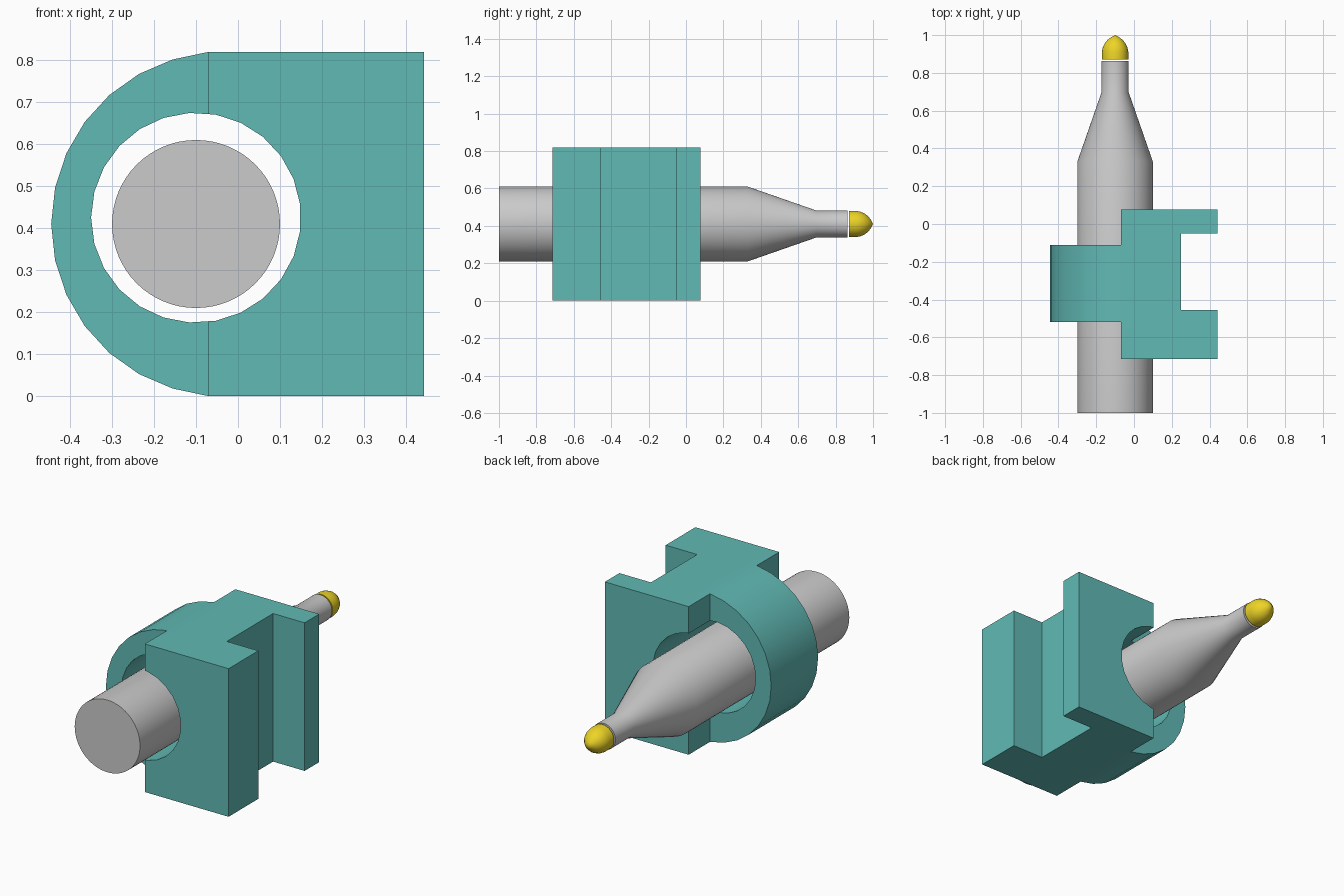
import bpy, bmesh, math
from mathutils import Vector

if "Cube" in bpy.data.objects:
    bpy.data.objects.remove(bpy.data.objects["Cube"])

AX, AZ = -0.10, 0.41          # shaft axis


def finish(name, bm):
    bmesh.ops.recalc_face_normals(bm, faces=bm.faces)
    me = bpy.data.meshes.new(name)
    bm.to_mesh(me)
    bm.free()
    ob = bpy.data.objects.new(name, me)
    bpy.context.collection.objects.link(ob)
    return ob


def prism(name, points, direction):
    """Extrude a closed planar outline along a direction."""
    bm = bmesh.new()
    face = bm.faces.new([bm.verts.new(p) for p in points])
    res = bmesh.ops.extrude_face_region(bm, geom=[face], use_keep_orig=True)
    verts = [g for g in res["geom"] if isinstance(g, bmesh.types.BMVert)]
    bmesh.ops.translate(bm, verts=verts, vec=Vector(direction))
    return finish(name, bm)


def lathe(name, profile, sides=64):
    """Revolve (radius, y) points around the shaft axis."""
    bm = bmesh.new()
    vs = [bm.verts.new((AX + r, y, AZ)) for r, y in profile]
    edges = [bm.edges.new(pair) for pair in zip(vs, vs[1:])]
    bmesh.ops.spin(bm, geom=vs + edges, cent=(AX, 0, AZ), axis=(0, 1, 0),
                   angle=math.tau, steps=sides, use_duplicate=False)
    bmesh.ops.remove_doubles(bm, verts=bm.verts, dist=1e-4)
    return finish(name, bm)


def select(ob):
    bpy.ops.object.select_all(action="DESELECT")
    ob.select_set(True)
    bpy.context.view_layer.objects.active = ob


def boolean(ob, other, operation):
    select(ob)
    mod = ob.modifiers.new("cut", "BOOLEAN")
    mod.operation, mod.object, mod.solver = operation, other, "EXACT"
    bpy.ops.object.modifier_apply(modifier=mod.name)
    bpy.data.objects.remove(other)


def smooth(ob):
    select(ob)
    bpy.ops.object.shade_smooth_by_angle(angle=math.radians(30))


def paint(ob, name, color):
    mat = bpy.data.materials.new(name)
    mat.diffuse_color = color
    mat.use_nodes = True
    mat.node_tree.nodes["Principled BSDF"].inputs["Base Color"].default_value = mat.diffuse_color
    ob.data.materials.clear()
    ob.data.materials.append(mat)


# Block with a vertical slot on its right side
plan = [(-0.07, -0.715), (0.443, -0.715), (0.443, -0.455), (0.25, -0.455),
        (0.25, -0.05), (0.443, -0.05), (0.443, 0.077), (-0.07, 0.077)]
holder = prism("holder", [(x, y, 0) for x, y in plan], (0, 0, 0.82))

# Rounded lobe on the left
arc = []
for i in range(1, 14):
    a = math.radians(-85 + 170 * i / 14)
    arc.append((-0.035 - 0.41 * math.cos(a), 0.41 + 0.41 * math.sin(a)))
outline = [(0.0, 0.0), (-0.07, 0.0)] + arc + [(-0.07, 0.82), (0.0, 0.82)]
lobe = prism("lobe", [(x, -0.52, z) for x, z in outline], (0, 0.41, 0))
boolean(holder, lobe, "UNION")

# Bore through the holder
bore = prism("bore", [(AX + 0.25 * math.cos(math.tau * i / 25 + math.pi / 25),
                       -0.9,
                       0.425 + 0.25 * math.sin(math.tau * i / 25 + math.pi / 25))
                      for i in range(25)], (0, 1.2, 0))
boolean(holder, bore, "DIFFERENCE")
smooth(holder)
paint(holder, "teal", (0.12, 0.49, 0.46, 1))

# Tapered shaft
shaft = lathe("shaft", [(0, -1), (0.2, -1), (0.2, 0.33), (0.072, 0.697),
                        (0.072, 0.863), (0, 0.863)])
smooth(shaft)

# Rounded, slightly pointed tip
tip = lathe("tip", [(0, 0.872), (0.07, 0.872), (0.07, 0.91), (0.066, 0.932),
                    (0.056, 0.955), (0.04, 0.975), (0.02, 0.99), (0, 1.0)], 32)
smooth(tip)
paint(tip, "yellow", (0.85, 0.66, 0.02, 1))
